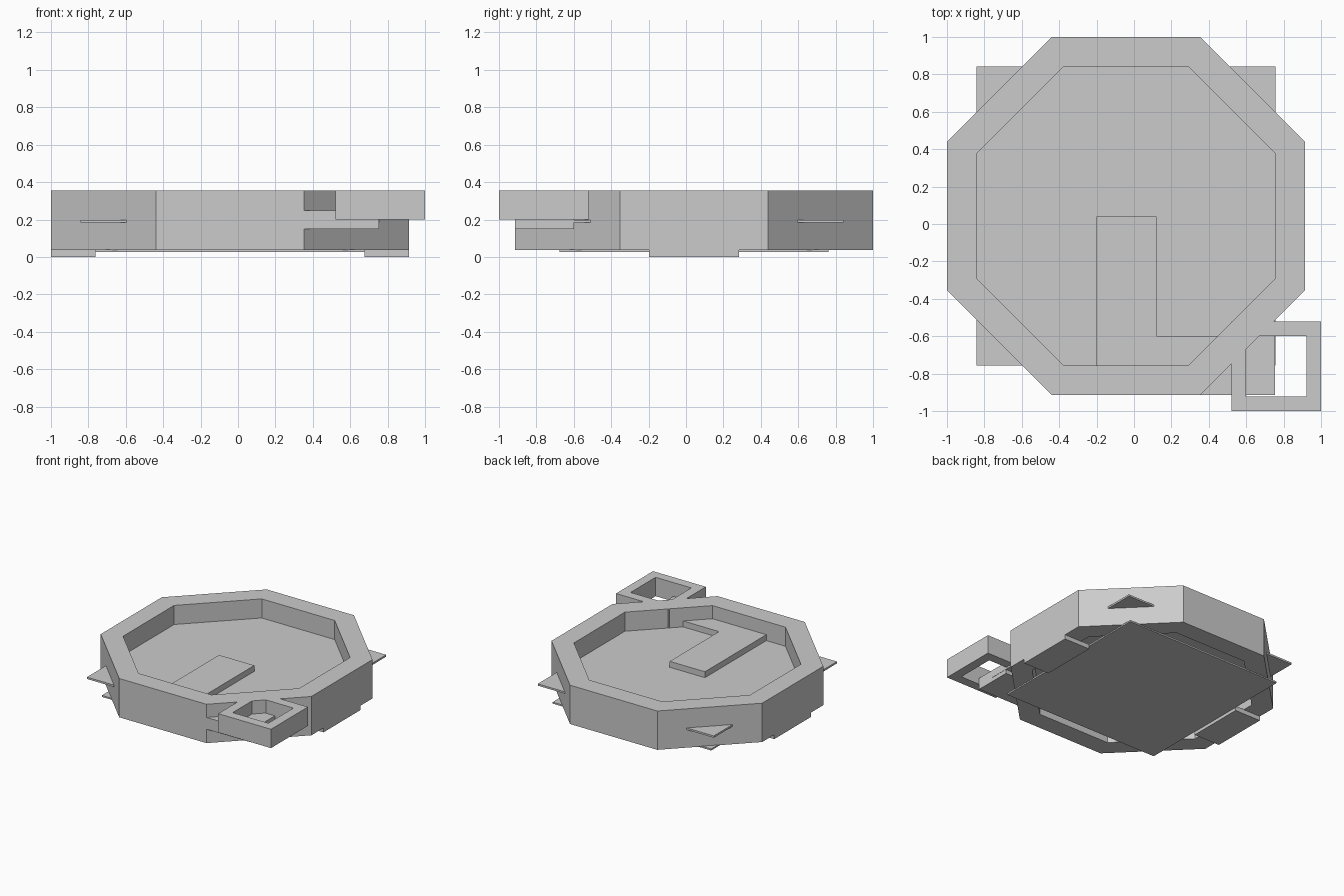
import bpy, bmesh, math

if "Cube" in bpy.data.objects:
    bpy.data.objects.remove(bpy.data.objects["Cube"])

CX, CY = -0.0425, 0.0425          # centre of the octagonal rim

grey = bpy.data.materials.new("light_grey")
grey.diffuse_color = (0.6, 0.6, 0.6, 1)
grey.use_nodes = True
grey.node_tree.nodes["Principled BSDF"].inputs["Base Color"].default_value = grey.diffuse_color


def finish(name, bm):
    bmesh.ops.recalc_face_normals(bm, faces=bm.faces)
    me = bpy.data.meshes.new(name)
    bm.to_mesh(me)
    bm.free()
    me.materials.append(grey)
    ob = bpy.data.objects.new(name, me)
    bpy.context.collection.objects.link(ob)
    return ob


def prism(name, pts, z0, z1):
    """Solid prism over a closed outline."""
    bm = bmesh.new()
    f = bm.faces.new([bm.verts.new((x, y, z0)) for x, y in pts])
    ext = bmesh.ops.extrude_face_region(bm, geom=[f], use_keep_orig=True)
    for v in ext["geom"]:
        if isinstance(v, bmesh.types.BMVert):
            v.co.z = z1
    return finish(name, bm)


def box(name, x0, x1, y0, y1, z0, z1):
    return prism(name, [(x0, y0), (x1, y0), (x1, y1), (x0, y1)], z0, z1)


def frame(name, cx, cy, sides, outer, inner, z0, z1):
    """Hollow polygonal wall; outer and inner are flat-side distances."""
    bm = bmesh.new()
    loops = []
    for apothem, z in ((outer, z0), (outer, z1), (inner, z1), (inner, z0)):
        r = apothem / math.cos(math.pi / sides)
        angs = [(i + 0.5) * 2 * math.pi / sides for i in range(sides)]
        loops.append([bm.verts.new((cx + r * math.cos(a), cy + r * math.sin(a), z))
                      for a in angs])
    for k in range(4):
        a, b = loops[k], loops[(k + 1) % 4]
        for i in range(sides):
            j = (i + 1) % sides
            bm.faces.new((a[i], a[j], b[j], b[i]))
    return finish(name, bm)


# Octagonal rim and the square tray hanging at its corner
frame("octagon_rim", CX, CY, 8, 0.9575, 0.8, 0.036, 0.355)
frame("corner_tray_wall", 0.76, -0.76, 4, 0.24, 0.1625, 0.2, 0.355)

# Square floor whose corners poke through the rim
box("floor_plate", CX - 0.8, CX + 0.8, CY - 0.8, CY + 0.8, 0.183, 0.198)

# Raised L-shaped channel running from the pool into the tray
prism("channel", [(-0.2, -0.915), (0.755, -0.915), (0.755, -0.6),
                  (0.12, -0.6), (0.12, 0.04), (-0.2, 0.04)], 0.15, 0.247)

# Underside plate and the two feet
box("base_plate", CX - 0.72, CX + 0.72, CY - 0.72, CY + 0.72, 0.026, 0.039)
for side, name in ((-1, "left_foot"), (1, "right_foot")):
    xs = sorted((CX + side * 0.72, CX + side * 0.9575))
    box(name, xs[0], xs[1], CY - 0.24, CY + 0.24, 0.0, 0.039)
